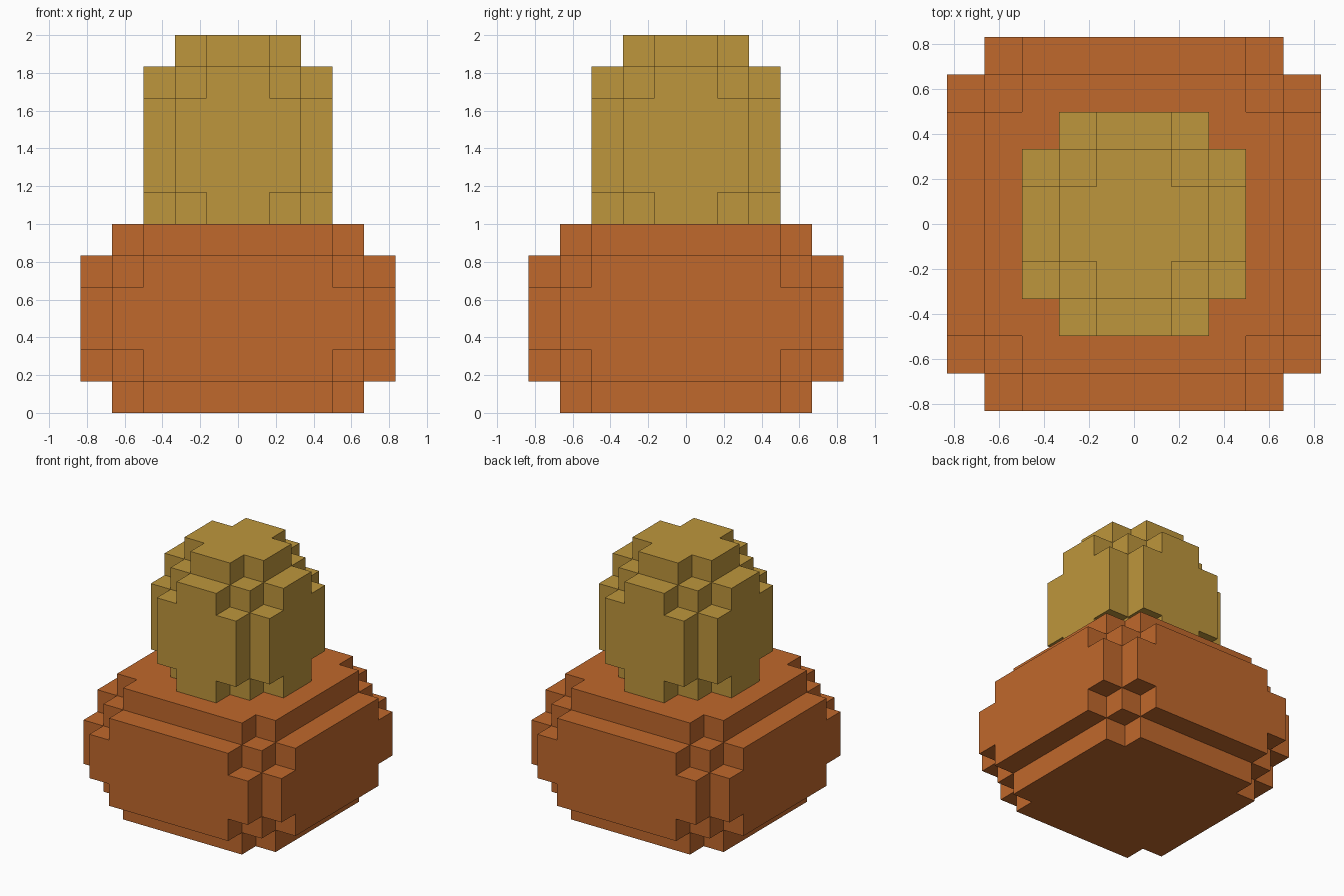
import bpy
import bmesh
from mathutils import Vector

cube = bpy.data.objects.get("Cube")
if cube:
    bpy.data.objects.remove(cube, do_unlink=True)

UNIT = 1 / 6  # edge length of one block


def make_material(name, colour):
    mat = bpy.data.materials.new(name)
    mat.use_nodes = True
    mat.diffuse_color = (*colour, 1)
    bsdf = mat.node_tree.nodes["Principled BSDF"]
    bsdf.inputs["Base Color"].default_value = (*colour, 1)
    bsdf.inputs["Roughness"].default_value = 0.8
    return mat


def rounded_blocks(name, size, base, mat):
    """Box of blocks with stepped edges and corners, skinned on its outside."""
    def filled(cell):
        if any(c < 0 or c >= s for c, s in zip(cell, size)):
            return False
        inset = sorted(min(c, s - 1 - c) for c, s in zip(cell, size))
        return inset[1] >= 1 and sum(inset) >= 3

    bm = bmesh.new()
    origin = Vector((-size[0] / 2, -size[1] / 2, base))
    cells = [(x, y, z) for x in range(size[0]) for y in range(size[1])
             for z in range(size[2]) if filled((x, y, z))]
    for cell in cells:
        for axis in range(3):
            for side in (0, 1):
                neighbour = list(cell)
                neighbour[axis] += 2 * side - 1
                if filled(neighbour):
                    continue
                corners = []
                for u, v in ((0, 0), (1, 0), (1, 1), (0, 1)):
                    p = Vector(cell) + origin
                    p[axis] += side
                    p[(axis + 1) % 3] += u
                    p[(axis + 2) % 3] += v
                    corners.append(bm.verts.new(p * UNIT))
                bm.faces.new(corners if side else corners[::-1])

    # Weld the skin and merge coplanar squares into clean faces
    bmesh.ops.remove_doubles(bm, verts=bm.verts, dist=0.001)
    bmesh.ops.dissolve_limit(bm, angle_limit=0.01, verts=bm.verts, edges=bm.edges)
    mesh = bpy.data.meshes.new(name)
    bm.to_mesh(mesh)
    bm.free()
    mesh.materials.append(mat)
    obj = bpy.data.objects.new(name, mesh)
    bpy.context.collection.objects.link(obj)
    return obj


orange = make_material("burnt orange", (0.527, 0.138, 0.025))
gold = make_material("dull gold", (0.515, 0.305, 0.045))

# Wide base, and a narrower top sunk one block into it
rounded_blocks("base", (10, 10, 6), 0, orange)
rounded_blocks("top", (6, 6, 7), 5, gold)
